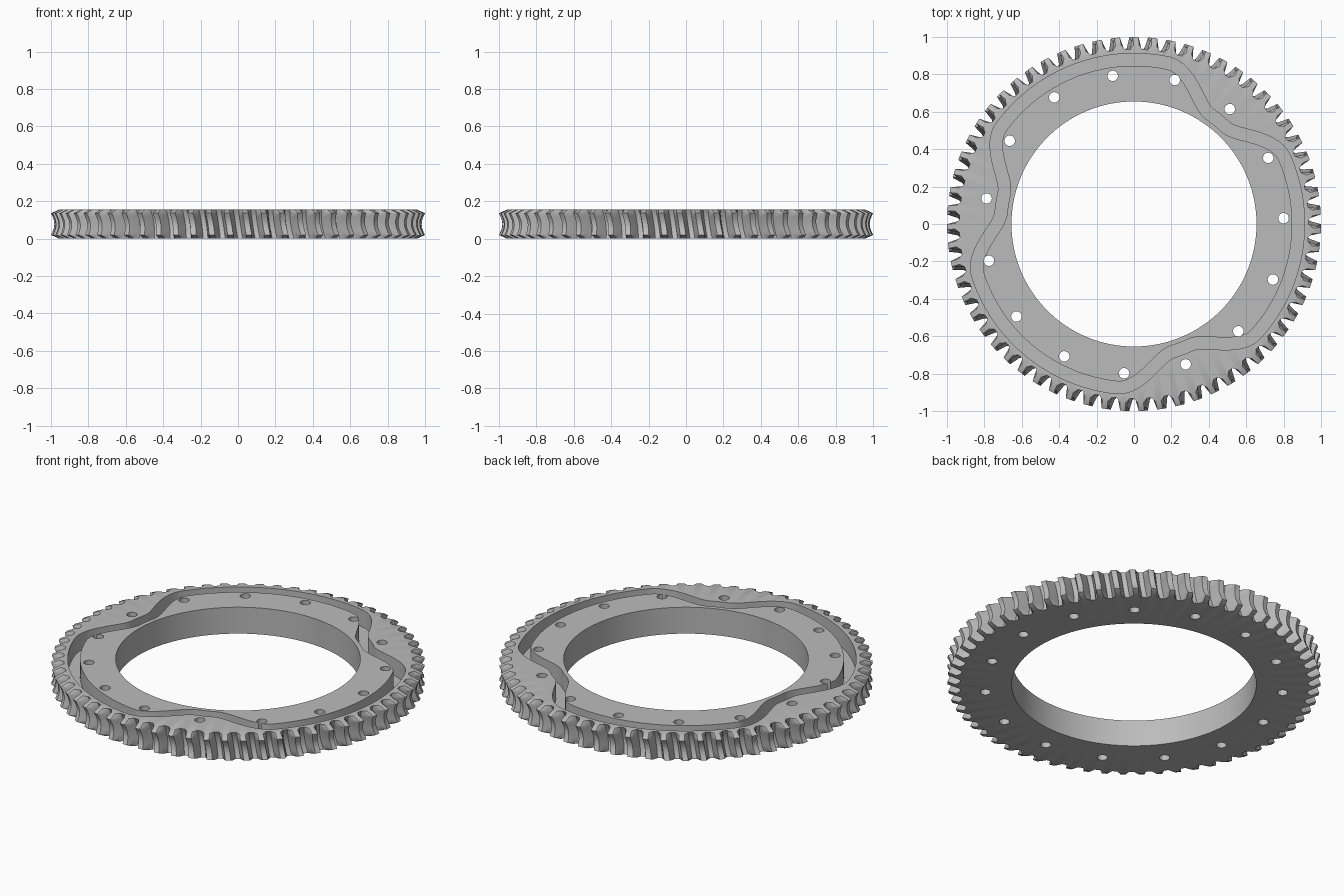
import bpy, bmesh
from math import sin, cos, pi, sqrt, radians
from mathutils import Vector

cube = bpy.data.objects.get("Cube")
if cube:
    bpy.data.objects.remove(cube)

TEETH, HEIGHT, BORE = 63, 0.156, 0.655
MID = HEIGHT / 2

steel = bpy.data.materials.new("grey_steel")
steel.use_nodes = True
steel.diffuse_color = (0.5, 0.5, 0.5, 1)
steel.node_tree.nodes["Principled BSDF"].inputs["Base Color"].default_value = (0.5, 0.5, 0.5, 1)


def make_object(name, bm):
    bmesh.ops.recalc_face_normals(bm, faces=bm.faces)
    mesh = bpy.data.meshes.new(name)
    bm.to_mesh(mesh)
    bm.free()
    mesh.materials.append(steel)
    obj = bpy.data.objects.new(name, mesh)
    bpy.context.collection.objects.link(obj)
    return obj


def closed_ring(name, loops):
    """Skin a list of equal point loops, joining the last to the first."""
    bm = bmesh.new()
    rows = [[bm.verts.new(p) for p in loop] for loop in loops]
    n = len(rows[0])
    for k, row in enumerate(rows):
        after = rows[(k + 1) % len(rows)]
        for i in range(n):
            j = (i + 1) % n
            bm.faces.new((row[i], row[j], after[j], after[i]))
    return make_object(name, bm)


def polar(r, a, z):
    return Vector((r * cos(a), r * sin(a), z))


# Throated, slightly helical teeth
def tip_radius(c):
    c = abs(c)
    if c > 0.058:                                   # chamfered tooth ends
        return 1.0 - (c - 0.058) * 2.15
    return min(1.0, 0.982 + 0.09 - sqrt(0.09 ** 2 - c * c))


def root_radius(c):
    return 0.915 + 0.17 - sqrt(0.17 ** 2 - c * c)


TOOTH = [(-0.036, 0), (-0.026, 0.5), (-0.015, 1), (0.015, 1), (0.026, 0.5), (0.036, 0)]


def tooth_loop(c):
    pts = []
    root, tip = root_radius(c), tip_radius(c)
    full = root + 0.07
    for t in range(TEETH):
        base = pi / 2 + t * 2 * pi / TEETH - 0.16 * c
        for half, rise in TOOTH:
            # mid flank follows the full tooth height
            r = min(root + (full - root) * rise, tip) if rise < 1 else tip
            if rise == 0.5:
                r = min(r, (root + tip) / 2)
            pts.append(polar(r, base + half, MID + c))
    return pts


levels = [-0.078, -0.058, -0.04, -0.02, 0, 0.02, 0.04, 0.058, 0.078]
count = TEETH * len(TOOTH)
loops = [tooth_loop(c) for c in levels]
for z in (HEIGHT, 0):
    loops.append([polar(BORE, pi / 2 + TOOTH[0][0] + i * 2 * pi / count, z) for i in range(count)])
gear = closed_ring("gear_ring", loops)


# Cam groove: dwell circle with three smooth dips
def cam_point(a):
    d = abs((a - radians(51) + pi / 3) % (2 * pi / 3) - pi / 3)
    t = min(1, max(0, (d - radians(4)) / radians(23)))
    return polar(0.713 + 0.166 * t * t * (3 - 2 * t), a, 0)


def groove_loop(offset, z, n=300):
    pts = []
    for i in range(n):
        a = i * 2 * pi / n
        along = (cam_point(a + 0.01) - cam_point(a - 0.01)).normalized()
        pts.append(cam_point(a) + Vector((along.y, -along.x, 0)) * offset + Vector((0, 0, z)))
    return pts


HALF, FLOOR, ABOVE = 0.033, 0.055, 0.25
groove = closed_ring("groove_cutter", [groove_loop(HALF, FLOOR), groove_loop(HALF, ABOVE),
                                       groove_loop(-HALF, ABOVE), groove_loop(-HALF, FLOOR)])

# Bolt holes
bm = bmesh.new()
for k in range(15):
    made = bmesh.ops.create_cone(bm, cap_ends=True, segments=24, radius1=0.028, radius2=0.028, depth=0.5)
    bmesh.ops.translate(bm, verts=made["verts"], vec=polar(0.8, radians(2.2 + 24 * k), MID))
holes = make_object("hole_cutter", bm)

# Cut the groove and holes, then bake the result
for cutter in (groove, holes):
    cutter.hide_render = True
    mod = gear.modifiers.new(cutter.name, "BOOLEAN")
    mod.operation, mod.solver, mod.object = "DIFFERENCE", "EXACT", cutter
bpy.context.view_layer.update()
baked = bpy.data.meshes.new_from_object(gear.evaluated_get(bpy.context.evaluated_depsgraph_get()))
gear.modifiers.clear()
gear.data = baked
for cutter in (groove, holes):
    bpy.data.objects.remove(cutter)

for obj in bpy.context.selected_objects:
    obj.select_set(False)
gear.select_set(True)
bpy.context.view_layer.objects.active = gear
bpy.ops.object.shade_smooth_by_angle(angle=radians(30))
